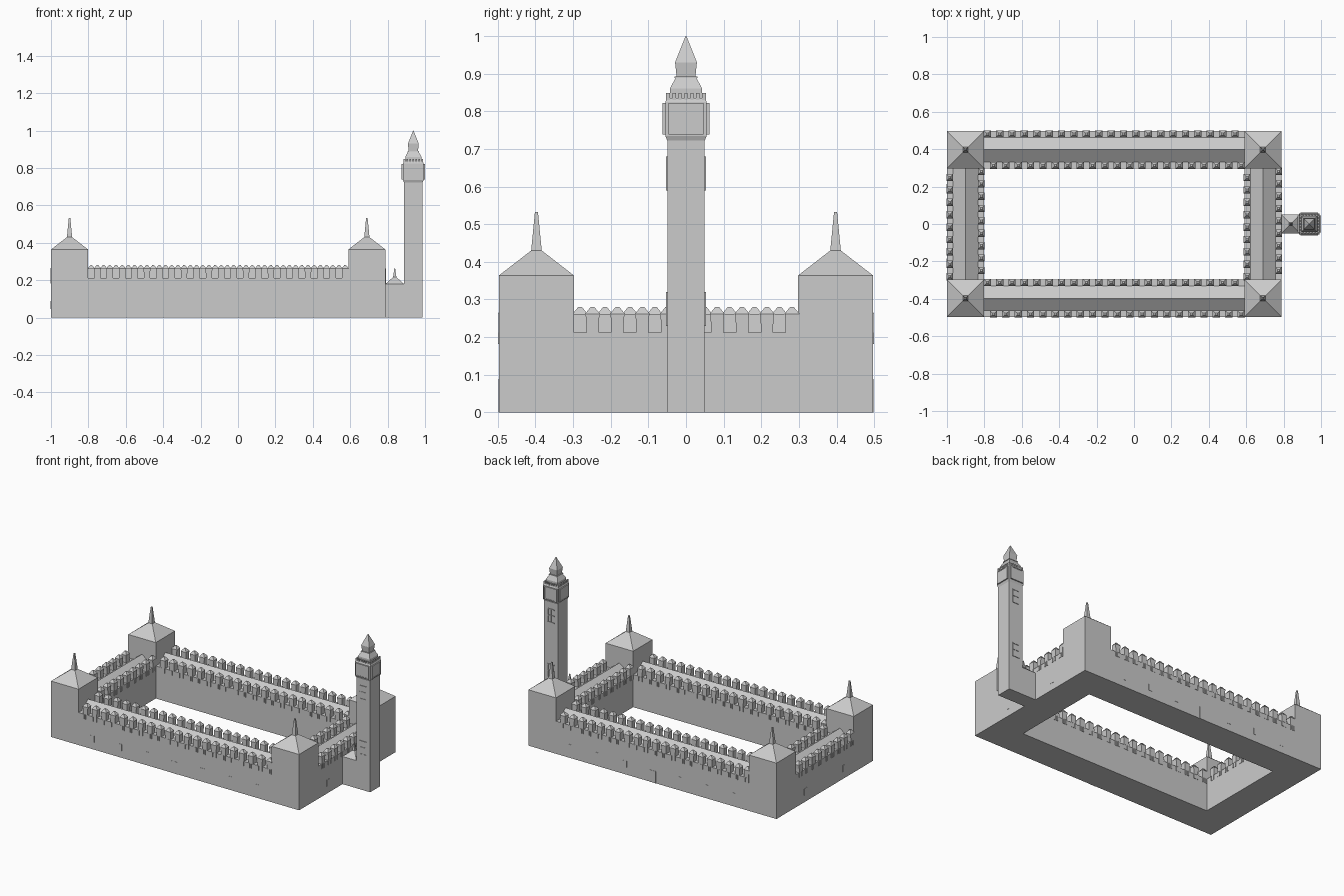
import bpy, bmesh, math
from mathutils import Matrix, Vector

if "Cube" in bpy.data.objects:
    bpy.data.objects.remove(bpy.data.objects["Cube"])

S = 0.09935                      # planning module: castle is 18 x 10 modules
X0, X1, Y = -1.0, -1.0 + 18 * S, 5 * S
W = 2 * S                        # wall / corner tower thickness
CX = (X0 + X1) / 2
TX = X1 + 1.5 * S                # clock tower axis
WALL = 0.212                     # wall top


def frustum(bm, c, z0, z1, b, t, m=Matrix()):
    """Four-sided block: centre c, half sizes b at z0 and t at z1."""
    sg = ((-1, -1), (1, -1), (1, 1), (-1, 1))
    lo = [bm.verts.new(m @ Vector((c[0] + i * b[0], c[1] + j * b[1], z0))) for i, j in sg]
    hi = [bm.verts.new(m @ Vector((c[0] + i * t[0], c[1] + j * t[1], z1))) for i, j in sg]
    bm.faces.new(lo[::-1])
    bm.faces.new(hi)
    for k in range(4):
        n = (k + 1) % 4
        bm.faces.new((lo[k], lo[n], hi[n], hi[k]))


def box(bm, x0, x1, y0, y1, z0, z1, m=Matrix()):
    h = ((x1 - x0) / 2, (y1 - y0) / 2)
    frustum(bm, ((x0 + x1) / 2, (y0 + y1) / 2), z0, z1, h, h, m)


def stack(bm, c, levels):
    """Stacked square frustums from (half width, z) pairs."""
    for (r0, z0), (r1, z1) in zip(levels, levels[1:]):
        if z1 > z0:
            frustum(bm, c, z0, z1, (r0, r0), (r1, r1))


def finish(name, bm):
    bmesh.ops.recalc_face_normals(bm, faces=bm.faces)
    me = bpy.data.meshes.new(name)
    bm.to_mesh(me)
    bm.free()
    ob = bpy.data.objects.new(name, me)
    bpy.context.collection.objects.link(ob)
    return ob


def side(x, y, deg):
    """Local frame of a wall face: x along it, -y outward."""
    return Matrix.Translation((x, y, 0)) @ Matrix.Rotation(math.radians(deg), 4, 'Z')


LONG, SHORT = X1 - X0 - 2 * W, 2 * Y - 2 * W
SIDES = [("front", side(CX, -Y, 0), LONG), ("right", side(X1, 0, 90), SHORT),
         ("back", side(CX, Y, 180), LONG), ("left", side(X0, 0, 270), SHORT)]


def merlon_row(bm, length, m):
    n = round(length / 0.0664)
    step = length / n
    for i in range(n):
        x = -length / 2 + (i + 0.75) * step
        h, d = step / 4, 0.017
        # corbel fins, block and hipped cap
        for k in (-1, 0, 1):
            box(bm, x + k * 0.012 - 0.004, x + k * 0.012 + 0.004, -0.003, 0.01, 0.182, WALL, m)
        frustum(bm, (x, d - 0.002), WALL, 0.235, (h, d), (h, d), m)
        frustum(bm, (x, d - 0.002), 0.235, 0.262, (h, d), (h + 0.002, d), m)
        frustum(bm, (x, d - 0.002), 0.262, 0.28, (h + 0.003, d + 0.001), (0.005, 0.005), m)


# Walls with ridge roofs, battlements, windows and doors
for name, m, length in SIDES:
    bm = bmesh.new()
    box(bm, -length / 2, length / 2, 0, W, 0, WALL, m)
    finish(name + "_wall", bm)

    bm = bmesh.new()
    p = [[bm.verts.new(m @ Vector((x, y, z))) for y, z in
          ((0.033, WALL), (W - 0.033, WALL), (W / 2, 0.262))] for x in (-length / 2, length / 2)]
    bm.faces.new(p[0])
    bm.faces.new(p[1])
    for k in range(3):
        n = (k + 1) % 3
        bm.faces.new((p[0][k], p[0][n], p[1][n], p[1][k]))
    finish(name + "_ridge_roof", bm)

    bm = bmesh.new()
    merlon_row(bm, length, m)
    merlon_row(bm, length, m @ side(0, W, 180))
    finish(name + "_battlements", bm)

    bm = bmesh.new()
    spots = [k * W for k in (-3, -2, -1, 1, 2, 3)] if length == LONG else [-W, W]
    for x in spots:
        box(bm, x - 0.014, x + 0.014, -0.0015, 0.01, 0.046, 0.088, m)
    finish(name + "_windows", bm)
    if length == LONG:
        bm = bmesh.new()
        box(bm, -0.025, 0.025, -0.0015, 0.01, 0, 0.078, m)
        finish(name + "_door", bm)

# Corner towers with pyramid roofs and spires
for sx, fx in (("left", X0 + S), ("right", X1 - S)):
    for sy, fy in (("front", -Y + S), ("back", Y - S)):
        bm = bmesh.new()
        stack(bm, (fx, fy), [(S, 0), (S, 0.364)])
        finish(f"{sy}_{sx}_tower", bm)
        bm = bmesh.new()
        stack(bm, (fx, fy), [(S, 0.364), (0.014, 0.43), (0.004, 0.533)])
        finish(f"{sy}_{sx}_tower_roof", bm)

# Link building between castle and clock tower
bm = bmesh.new()
c = (X1 + S / 2, 0)
stack(bm, c, [(S / 2, 0), (S / 2, 0.18), (0.009, 0.216), (0.002, 0.264)])
finish("link_building", bm)

# Clock tower shaft and clock stage
bm = bmesh.new()
T = (TX, 0)
stack(bm, T, [(S / 2, 0), (S / 2, 0.725)])
finish("clock_tower_shaft", bm)
bm = bmesh.new()
stack(bm, T, [(S / 2, 0.722), (0.055, 0.735), (0.055, 0.825), (0.051, 0.835)])
finish("clock_stage", bm)

# Clock faces and parapet teeth on four sides
faces, teeth = bmesh.new(), bmesh.new()
for q in range(4):
    m = side(TX, 0, 90 * q)
    box(faces, -0.046, 0.046, -0.0605, -0.05, 0.738, 0.822, m)
    # raised frame around the square dial
    for a in (-1, 1):
        x = a * 0.0415
        box(faces, x - 0.0045, x + 0.0045, -0.0625, -0.06, 0.738, 0.822, m)
        z = 0.78 + a * 0.039
        box(faces, -0.037, 0.037, -0.0625, -0.06, z - 0.003, z + 0.003, m)
    for k in range(-3, 4):
        box(teeth, k * 0.0158 - 0.0045, k * 0.0158 + 0.0045, -0.053, -0.045, 0.828, 0.848, m)
finish("clock_faces", faces)
finish("clock_parapet", teeth)

# Clock tower roof: skirt, lantern and spire
bm = bmesh.new()
stack(bm, T, [(0.043, 0.83), (0.043, 0.86), (0.028, 0.888), (0.031, 0.888), (0.031, 0.892),
              (0.025, 0.892), (0.029, 0.93), (0.001, 1.0)])
finish("clock_tower_roof", bm)

# Tall shaft windows, front and back
bm = bmesh.new()
for deg in (0, 180):
    m = side(TX, 0, deg)
    for z in (0.23, 0.59):
        for x in (-0.022, 0, 0.022):
            box(bm, x - 0.003, x + 0.003, -S / 2 - 0.003, -0.04, z, z + 0.085, m)
        for dz in (0, 0.045, 0.085):
            box(bm, -0.025, 0.025, -S / 2 - 0.004, -0.04, z + dz, z + dz + 0.005, m)
finish("shaft_windows", bm)
